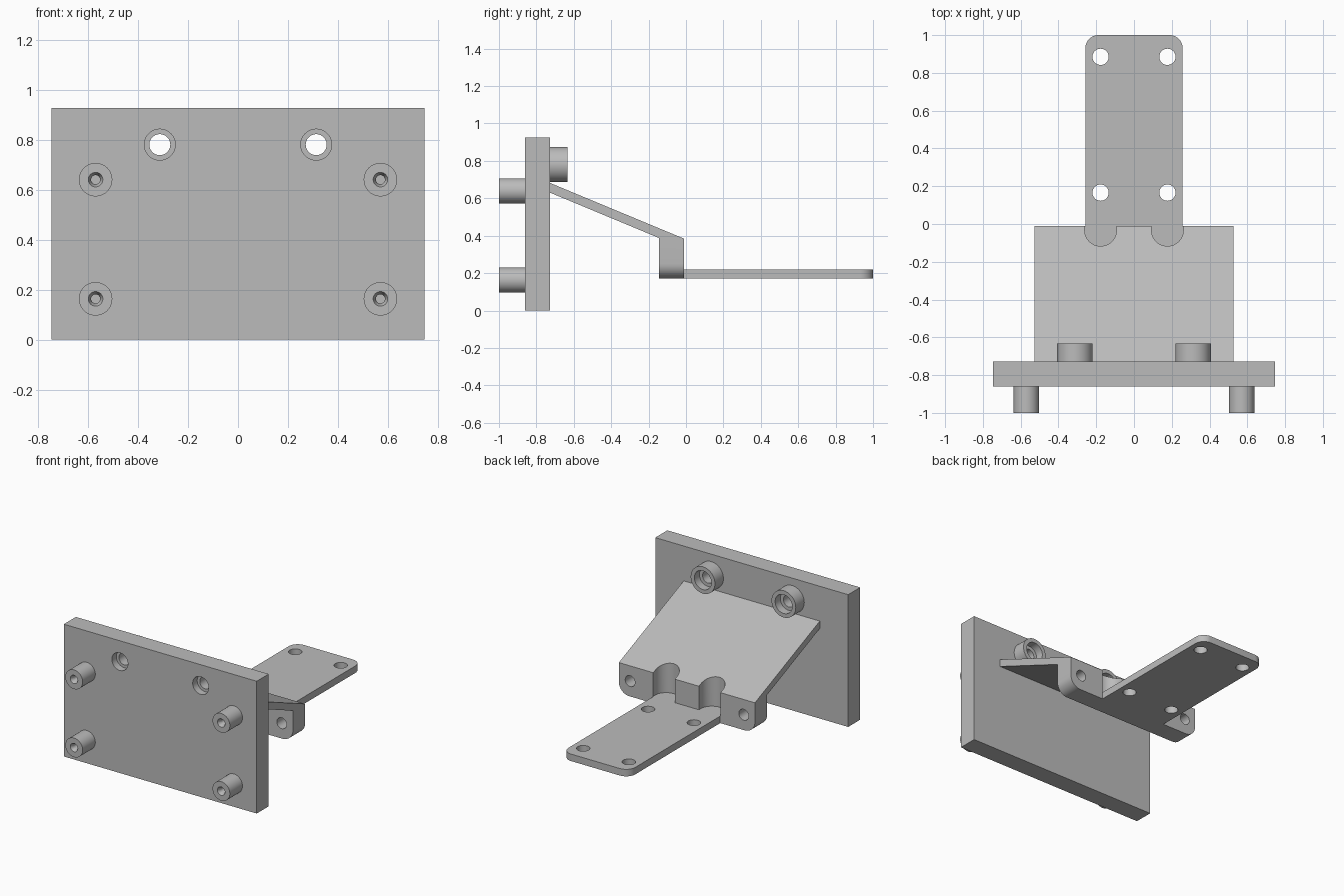
import bpy
import bmesh
import math
from mathutils import Matrix

cube = bpy.data.objects.get("Cube")
if cube:
    bpy.data.objects.remove(cube, do_unlink=True)

grey = bpy.data.materials.new("plain grey")
grey.use_nodes = True
grey.diffuse_color = (0.5, 0.5, 0.5, 1)
grey.node_tree.nodes["Principled BSDF"].inputs["Base Color"].default_value = (0.5, 0.5, 0.5, 1)


def finish(name, bm):
    bmesh.ops.recalc_face_normals(bm, faces=bm.faces)
    mesh = bpy.data.meshes.new(name)
    bm.to_mesh(mesh)
    bm.free()
    mesh.materials.append(grey)
    obj = bpy.data.objects.new(name, mesh)
    bpy.context.collection.objects.link(obj)
    return obj


def box(name, x, y, z):
    bm = bmesh.new()
    bmesh.ops.create_cube(bm, size=1)
    for v in bm.verts:
        for i, (low, high) in enumerate((x, y, z)):
            v.co[i] = low if v.co[i] < 0 else high
    return finish(name, bm)


def rod(name, radius, x, z, y0, y1, end_radius=None):
    """Round bar along y."""
    bm = bmesh.new()
    bmesh.ops.create_cone(
        bm, cap_ends=True, segments=48, depth=y1 - y0, radius1=radius,
        radius2=radius if end_radius is None else end_radius,
        matrix=Matrix.Translation((x, (y0 + y1) / 2, z)) @ Matrix.Rotation(-math.pi / 2, 4, 'X'))
    return finish(name, bm)


def post(name, radius, x, y, z0, z1):
    """Round bar along z."""
    bm = bmesh.new()
    bmesh.ops.create_cone(bm, cap_ends=True, segments=48, depth=z1 - z0,
                          radius1=radius, radius2=radius,
                          matrix=Matrix.Translation((x, y, (z0 + z1) / 2)))
    return finish(name, bm)


def extrude_x(name, profile, half):
    bm = bmesh.new()
    face = bm.faces.new([bm.verts.new((-half, y, z)) for y, z in profile])
    moved = bmesh.ops.extrude_face_region(bm, geom=[face])["geom"]
    bmesh.ops.translate(bm, vec=(2 * half, 0, 0),
                        verts=[g for g in moved if isinstance(g, bmesh.types.BMVert)])
    return finish(name, bm)


def round_edges(obj, radius, test):
    """Round the straight edges whose midpoint and direction pass the test."""
    bm = bmesh.new()
    bm.from_mesh(obj.data)
    edges = [e for e in bm.edges
             if test((e.verts[0].co + e.verts[1].co) / 2, e.verts[0].co - e.verts[1].co)]
    bmesh.ops.bevel(bm, geom=edges, offset=radius, segments=10, profile=0.5, affect='EDGES')
    bm.to_mesh(obj.data)
    bm.free()


def combine(obj, others, operation):
    for other in others:
        mod = obj.modifiers.new(operation.title(), 'BOOLEAN')
        mod.operation = operation
        mod.solver = 'EXACT'
        mod.object = other
        bpy.context.view_layer.objects.active = obj
        bpy.ops.object.modifier_apply(modifier=mod.name)
        bpy.data.objects.remove(other, do_unlink=True)


FRONT, BACK, ARM_END, BLOCK = -0.86, -0.727, -0.01, -0.145
SIDES = (-1, 1)

# Mounting plate with front pegs and rear bosses
plate = box("mounting_plate", (-0.747, 0.747), (FRONT, BACK), (0, 0.926))
pegs, bosses, cuts = [], [], []
for s in SIDES:
    for z in (0.163, 0.64):
        pegs.append(rod("peg", 0.067, s * 0.57, z, -1, FRONT + 0.02))
        cuts.append(rod("peg_countersink", 0.03, s * 0.57, z, -1.002, -0.975, 0.018))
        cuts.append(rod("peg_hole", 0.018, s * 0.57, z, -0.98, -0.88))
    bosses.append(rod("boss", 0.094, s * 0.313, 0.78, BACK - 0.02, -0.633))
    cuts.append(rod("boss_bore", 0.042, s * 0.313, 0.78, -0.95, -0.55))
    cuts.append(rod("front_counterbore", 0.062, s * 0.313, 0.78, -0.9, -0.81))
    cuts.append(rod("rear_counterbore", 0.066, s * 0.313, 0.78, -0.69, -0.6))
combine(plate, pegs + bosses, 'UNION')
combine(plate, cuts, 'DIFFERENCE')

# Sloping arm ending in a block, with rounded lower outer corners
arm = extrude_x("sloping_arm", [(BACK, 0.682), (ARM_END, 0.384), (ARM_END, 0.17),
                                (BLOCK, 0.17), (BLOCK, 0.388), (BACK, 0.63)], 0.527)
round_edges(arm, 0.08, lambda m, d: abs(m.x) > 0.5 and m.z < 0.18 and abs(d.y) > 0.1)
notches = []
for s in SIDES:
    notches.append(post("notch_round", 0.084, s * 0.177, -0.033, 0.219, 0.8))
    notches.append(box("notch_mouth", (s * 0.177 - 0.084, s * 0.177 + 0.084),
                       (-0.033, 0.1), (0.219, 0.8)))
    notches.append(rod("block_hole", 0.038, s * 0.44, 0.277, -0.25, 0.1))
combine(arm, notches, 'DIFFERENCE')

# Flat tongue with rounded far corners and four screw holes
tongue = box("tongue", (-0.258, 0.258), (ARM_END, 1), (0.17, 0.219))
round_edges(tongue, 0.07, lambda m, d: m.y > 0.9 and abs(d.z) > 0.01)
combine(tongue, [post("tongue_hole", 0.043, s * 0.177, y, 0.1, 0.3)
                 for s in SIDES for y in (0.166, 0.885)], 'DIFFERENCE')

# Smooth the round walls, keep the edges crisp
bpy.ops.object.select_all(action='DESELECT')
for obj in (plate, arm, tongue):
    obj.select_set(True)
bpy.context.view_layer.objects.active = plate
bpy.ops.object.shade_smooth_by_angle(angle=math.radians(30))
